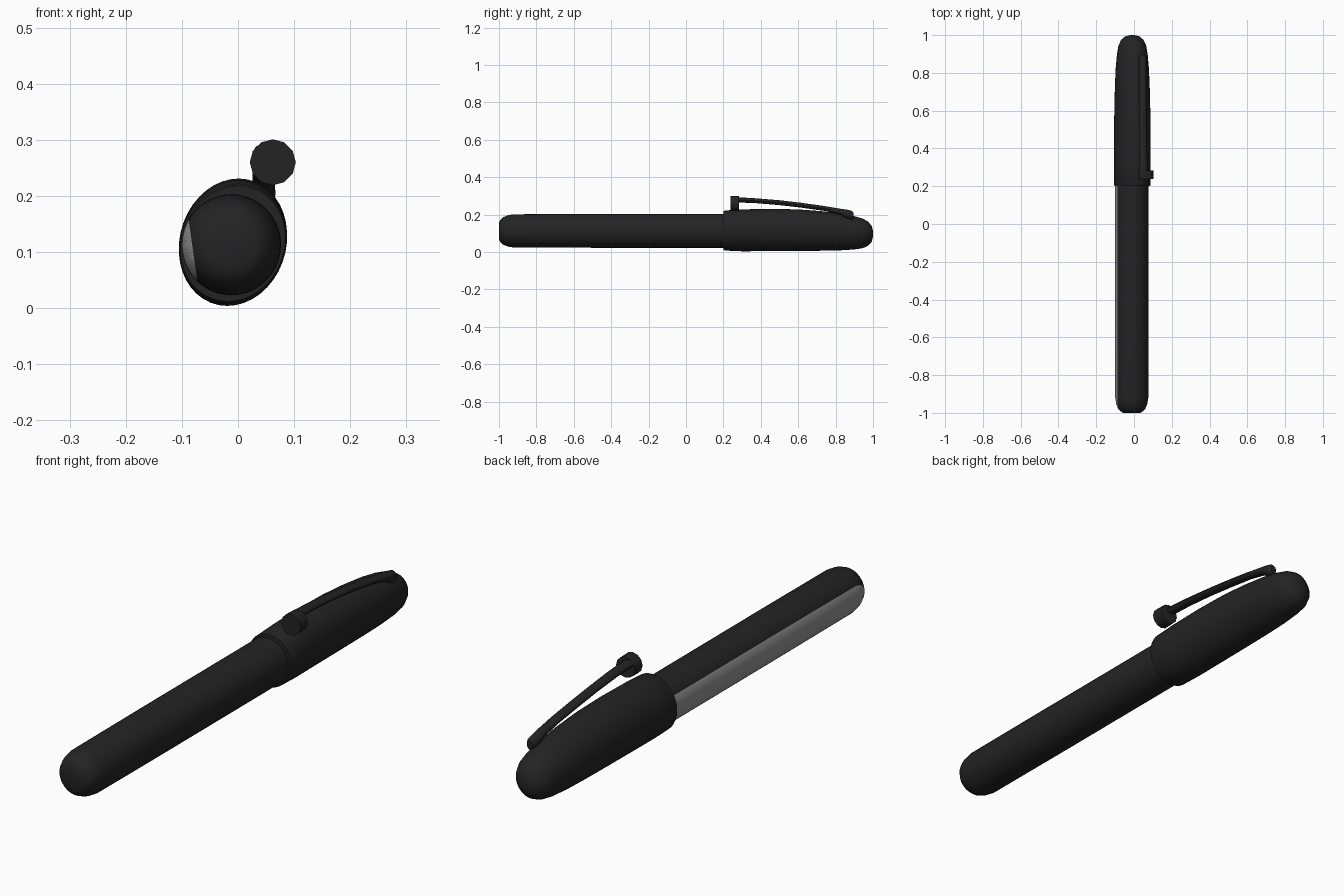
import bpy, bmesh, math
from mathutils import Vector


def material(name, v):
    m = bpy.data.materials.new(name)
    m.diffuse_color = (v, v, v, 1)
    return m


black = material("matte black", 0.017)
grey = material("grey sheen", 0.3)


def loft(name, rings, sides, shear=0.0, stripe=None, angle=40):
    """Skin elliptical rings (y, cx, cz, rx, rz) along y and close both ends."""
    bm = bmesh.new()
    loops = []
    for y, cx, cz, rx, rz in rings:
        loop = []
        for i in range(sides):
            a = 2 * math.pi * i / sides
            dz = rz * math.sin(a)
            loop.append(bm.verts.new((cx + rx * math.cos(a) + shear * dz, y, cz + dz)))
        loops.append(loop)
    for a, b in zip(loops, loops[1:]):
        for i in range(sides):
            j = (i + 1) % sides
            bm.faces.new((a[i], a[j], b[j], b[i]))
    bm.faces.new(loops[0])
    bm.faces.new(loops[-1])
    if stripe:
        # cut a clean lengthwise edge and colour the faces beyond it
        point, direction = stripe
        bmesh.ops.bisect_plane(bm, geom=bm.verts[:] + bm.edges[:] + bm.faces[:],
                               plane_co=point, plane_no=direction)
        for f in bm.faces:
            if (f.calc_center_median() - point).dot(direction) > 0:
                f.material_index = 1
    bmesh.ops.recalc_face_normals(bm, faces=bm.faces)
    mesh = bpy.data.meshes.new(name)
    bm.to_mesh(mesh)
    bm.free()
    mesh.materials.append(black)
    mesh.materials.append(grey)
    ob = bpy.data.objects.new(name, mesh)
    bpy.context.collection.objects.link(ob)
    bpy.ops.object.select_all(action='DESELECT')
    ob.select_set(True)
    bpy.context.view_layer.objects.active = ob
    bpy.ops.object.shade_smooth_by_angle(angle=math.radians(angle))
    return ob


# barrel with a rounded tail and a grey strip along the -x side
bx, bz = -0.012, 0.113
tail = [(-1.0, 0.045), (-0.992, 0.06), (-0.978, 0.073), (-0.955, 0.083), (-0.92, 0.089),
        (-0.5, 0.09), (0.0, 0.09), (0.23, 0.09)]
tilt = math.radians(-8)
d = Vector((-math.cos(tilt), 0, math.sin(tilt)))
loft("barrel", [(y, bx, bz, r * 0.985, r) for y, r in tail], 40,
     stripe=(Vector((bx, 0, bz)) + d * 0.069, d))

# cap: flat lip, fuller middle, tapering to a rounded nose
loft("cap", [
    (0.200, -0.009, 0.115, 0.080, 0.088),
    (0.200, -0.009, 0.115, 0.093, 0.103),
    (0.208, -0.009, 0.115, 0.096, 0.107),
    (0.300, -0.009, 0.116, 0.096, 0.112),
    (0.450, -0.009, 0.118, 0.096, 0.113),
    (0.600, -0.009, 0.117, 0.095, 0.111),
    (0.720, -0.009, 0.113, 0.092, 0.106),
    (0.820, -0.009, 0.108, 0.088, 0.099),
    (0.900, -0.009, 0.103, 0.081, 0.089),
    (0.945, -0.009, 0.100, 0.073, 0.079),
    (0.975, -0.009, 0.098, 0.059, 0.064),
    (0.993, -0.009, 0.097, 0.038, 0.042),
    (1.000, -0.009, 0.097, 0.012, 0.014)], 40, shear=0.09)

# clip arm, gently bowed, sinking into the cap near the nose
loft("clip_arm", [
    (0.260, 0.050, 0.280, 0.022, 0.014),
    (0.380, 0.049, 0.274, 0.021, 0.013),
    (0.500, 0.047, 0.264, 0.020, 0.013),
    (0.620, 0.046, 0.250, 0.020, 0.013),
    (0.740, 0.046, 0.233, 0.020, 0.013),
    (0.830, 0.046, 0.215, 0.020, 0.016),
    (0.860, 0.046, 0.203, 0.021, 0.024),
    (0.885, 0.046, 0.197, 0.019, 0.024),
    (0.895, 0.046, 0.194, 0.012, 0.017)], 12)

# round button at the free end of the clip
loft("clip_button", [(0.237, 0.062, 0.260, 0.041, 0.041),
                     (0.284, 0.062, 0.260, 0.040, 0.040)], 12, angle=35)
